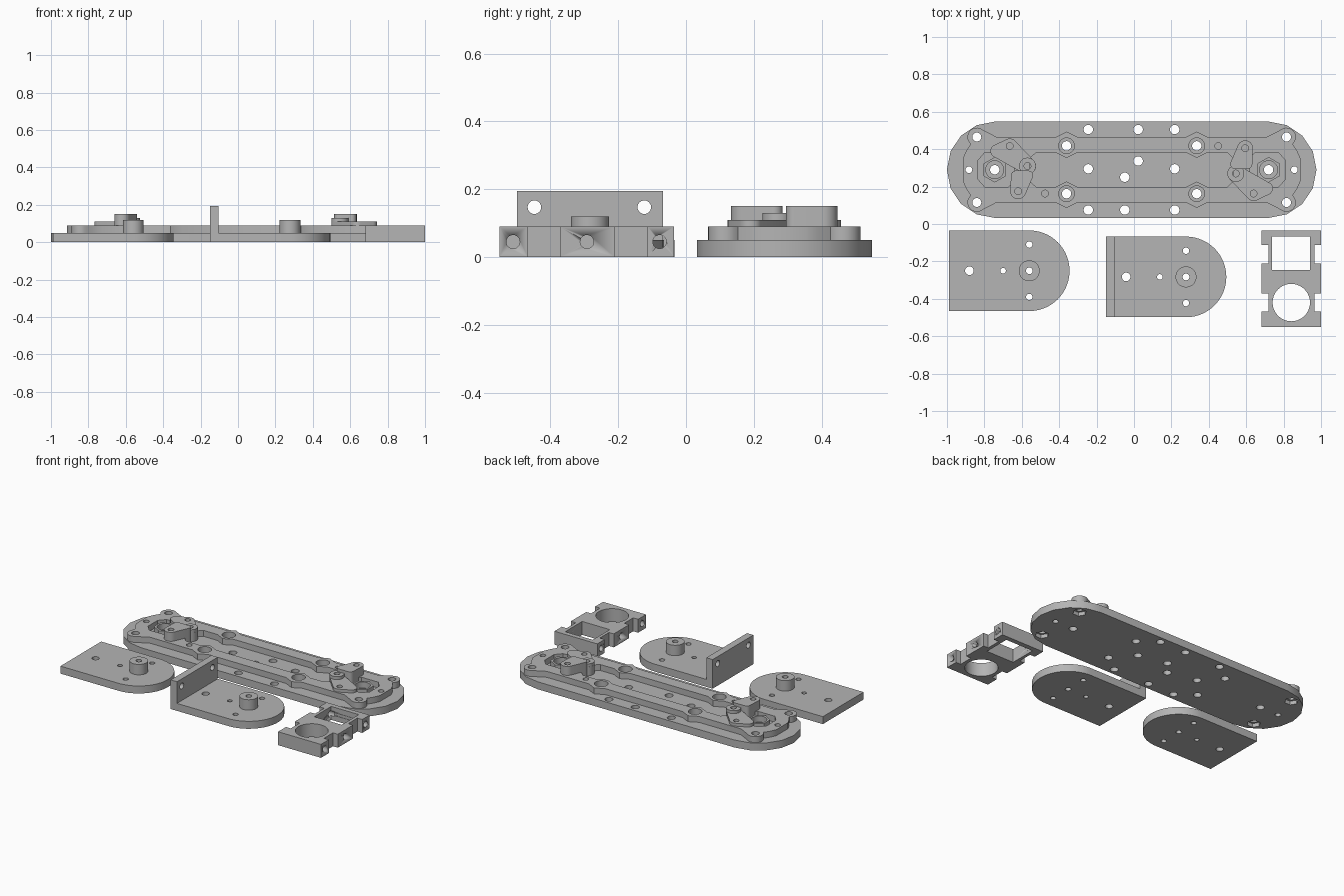
import bpy, bmesh
from math import sin, cos, pi, radians
from mathutils import Vector
from mathutils.geometry import convex_hull_2d

if "Cube" in bpy.data.objects:
    bpy.data.objects.remove(bpy.data.objects["Cube"])

grey = bpy.data.materials.new("plain_grey")
grey.use_nodes = True
grey.diffuse_color = (0.46, 0.46, 0.46, 1)
grey.node_tree.nodes["Principled BSDF"].inputs["Base Color"].default_value = (0.46, 0.46, 0.46, 1)


def arc(c, r, a0, a1, n):
    """Points along an arc, angles in degrees."""
    steps = [radians(a0 + (a1 - a0) * i / n) for i in range(n + 1)]
    return [(c[0] + r * cos(a), c[1] + r * sin(a)) for a in steps]


def circle(c, r, n=24, turn=0):
    return arc(c, r, turn, turn + 360, n)[:-1]


def rect(x0, x1, y0, y1):
    return [(x0, y0), (x1, y0), (x1, y1), (x0, y1)]


def hull(discs):
    pts = [Vector(p) for c, r in discs for p in circle(c, r, 32)]
    return [tuple(pts[i]) for i in convex_hull_2d(pts)]


def four_way(quarter):
    """Mirror a top-left quarter outline into a closed loop."""
    left = quarter + [(x, -y) for x, y in reversed(quarter) if abs(y) > 1e-6]
    return left + [(-x, y) for x, y in reversed(left)]


def slab(name, outline, holes, z0, z1, at=(0, 0), upright=False):
    """Extrude an outline with holes; upright slabs run along x instead of z."""
    curve = bpy.data.curves.new(name, 'CURVE')
    curve.dimensions, curve.fill_mode = '2D', 'BOTH'
    curve.extrude = (z1 - z0) / 2
    for loop in [outline] + holes:
        s = curve.splines.new('POLY')
        s.points.add(len(loop) - 1)
        for p, (x, y) in zip(s.points, loop):
            p.co = (x, y, 0, 1)
        s.use_cyclic_u = True
    temp = bpy.data.objects.new(name + "_profile", curve)
    bpy.context.scene.collection.objects.link(temp)
    dg = bpy.context.evaluated_depsgraph_get()
    mesh = bpy.data.meshes.new_from_object(temp.evaluated_get(dg))
    bpy.data.objects.remove(temp)
    bm = bmesh.new()
    bm.from_mesh(mesh)
    bmesh.ops.remove_doubles(bm, verts=bm.verts, dist=1e-5)
    bmesh.ops.recalc_face_normals(bm, faces=bm.faces)
    mid = (z0 + z1) / 2
    for v in bm.verts:
        x, y, z = v.co
        v.co = (z + mid, x, y) if upright else (x + at[0], y + at[1], z + mid)
    bm.to_mesh(mesh)
    bm.free()
    mesh.materials.clear()
    mesh.materials.append(grey)
    for p in mesh.polygons:
        p.material_index = 0
    ob = bpy.data.objects.new(name, mesh)
    bpy.context.scene.collection.objects.link(ob)
    bpy.context.view_layer.objects.active = ob
    for o in bpy.context.selected_objects:
        o.select_set(False)
    ob.select_set(True)
    bpy.ops.object.shade_smooth_by_angle(angle=radians(30))
    return ob


# Long base plate, laid out around its own centre
C = (-0.0125, 0.29)
T, DECK = 0.05, 0.09
base = arc((-0.73, 0), 0.258, 90, 270, 8) + arc((0.73, 0), 0.258, -90, 90, 8)
corners = [(sx * 0.828, sy * 0.175) for sx in (-1, 1) for sy in (-1, 1)]
rail_bolts = [(sx * 0.348, sy * 0.128) for sx in (-1, 1) for sy in (-1, 1)]
pivots = [(-0.732, 0), (0.732, 0)]
plain = [(x, s * 0.215) for s, xs in ((1, (-0.232, 0.035, 0.23)), (-1, (-0.232, -0.037, 0.23))) for x in xs]
plain += [(-0.232, 0.005), (0.035, 0.047), (-0.037, -0.04), (0.23, 0.005)]
ends = [(-0.87, 0), (0.87, 0)]
through = [circle(p, 0.025) for p in plain + rail_bolts + pivots] + [circle(p, 0.018) for p in ends]
slab("base_lower_layer", base, through + [circle(p, 0.042, 6) for p in corners], 0, 0.025, C)
slab("base_upper_layer", base, through + [circle(p, 0.024) for p in corners], 0.025, T, C)

# Raised frame with corner bosses, rail bumps and pockets
outer = four_way([(-0.288, 0.174), (-0.348, 0.204), (-0.408, 0.174), (-0.72, 0.174), (-0.77, 0.2)]
                 + arc(corners[1], 0.05, 50, 230, 10) + [(-0.885, 0.1), (-0.903, 0.06)])
middle = four_way([(-0.288, 0.093), (-0.348, 0.063), (-0.408, 0.093), (-0.51, 0.093), (-0.545, 0.06)])
end_pocket = [(-0.822, 0.05), (-0.785, 0.092), (-0.66, 0.092), (-0.63, 0.06),
              (-0.63, -0.06), (-0.66, -0.092), (-0.785, -0.092), (-0.822, -0.05)]
cuts = [middle, end_pocket, [(-x, -y) for x, y in end_pocket]]
cuts += [circle(p, 0.024) for p in corners] + [circle(p, 0.042) for p in rail_bolts]
cuts += [circle(p, 0.018) for p in ends + [(-0.463, -0.127), (0.463, 0.127)]]
slab("raised_frame", outer, cuts, T, DECK, C)

# Lever and stop at each end, turned half round for the other end
for side, s in (("right", 1), ("left", -1)):
    def turn(p):
        return (s * p[0], s * p[1])
    a, b, c, arm = map(turn, ((-0.652, 0.127), (-0.557, 0.02), (-0.607, -0.115), (-0.72, 0.1)))
    pivot = turn((-0.732, 0))
    slab(side + "_pivot_boss", circle(pivot, 0.068, 6, 30), [circle(pivot, 0.048)], T, DECK, C)
    slab(side + "_lever", hull([(a, 0.04), (b, 0.045), (arm, 0.035)]),
         [circle(a, 0.018), circle(b, 0.018)], T, 0.11, C)
    slab(side + "_lever_hub", circle(b, 0.045), [circle(b, 0.018)], 0.11, 0.13, C)
    slab(side + "_stop_block", hull([(c, 0.042), (turn((-0.552, -0.03)), 0.025), (turn((-0.62, -0.03)), 0.025)]),
         [circle(c, 0.018)], T, 0.15, C)


# Two round-nosed plates, each with a hollow post
def nosed_plate(name, x0, cx, cy):
    r = 0.2155
    holes = [circle((cx - 0.32, cy), 0.023), circle((cx - 0.14, cy), 0.015), circle((cx, cy), 0.018)]
    holes += [circle((cx, cy + d), 0.017) for d in (-0.14, 0.14)]
    outline = [(x0, cy + r), (x0, cy - r)] + arc((cx, cy), r, -90, 90, 40)
    slab(name, outline, holes, 0, T)
    slab(name + "_post", circle((cx, cy), 0.056, 32), [circle((cx, cy), 0.018)], T, 0.12)


nosed_plate("flat_plate", -0.99, -0.56, -0.25)
nosed_plate("angle_plate", -0.15, 0.278, -0.283)
slab("angle_plate_wall", rect(-0.4985, -0.0675, 0, 0.195),
     [circle((y, 0.147), 0.02) for y in (-0.447, -0.123)], -0.15, -0.103, upright=True)

# Notched bracket with a square window, a round window and side screw holes
x0, x1, d = 0.682, 1.0, 0.036
steps = [-0.55, -0.467, -0.372, -0.21, -0.113, -0.035]
right_edge, left_edge = [], []
for i in range(5):
    inset = d if i % 2 else 0
    right_edge += [(x1 - inset, steps[i]), (x1 - inset, steps[i + 1])]
    left_edge += [(x0 + inset, steps[i]), (x0 + inset, steps[i + 1])]
bracket = slab("notched_bracket", right_edge + left_edge[::-1],
               [rect(0.738, 0.942, -0.247, -0.067), circle((0.841, -0.42), 0.1, 40)], 0, DECK)
for y in (-0.51, -0.292, -0.078):
    for start in (x0 - 0.02, x1 - 0.08):
        cutter = slab("screw_hole_cutter", circle((y, 0.045), 0.02), [], start, start + 0.1, upright=True)
        cutter.hide_render = True
        mod = bracket.modifiers.new("screw_hole", 'BOOLEAN')
        mod.operation, mod.solver, mod.object = 'DIFFERENCE', 'EXACT', cutter
        bpy.context.view_layer.objects.active = bracket
        bpy.ops.object.modifier_apply(modifier=mod.name)
        bpy.data.objects.remove(cutter)
